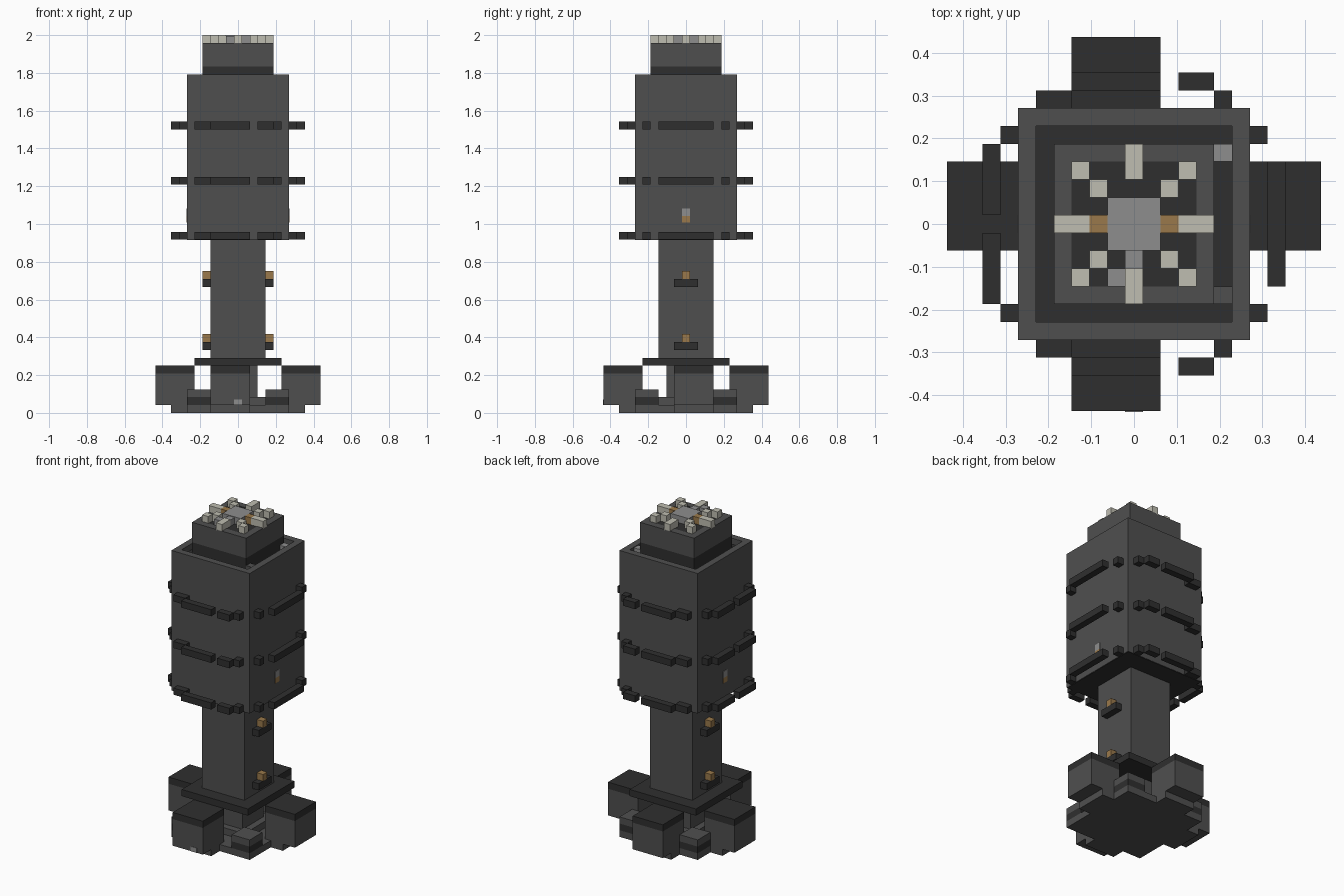
import bpy
import bmesh

old = bpy.data.objects.get("Cube")
if old:
    bpy.data.objects.remove(old)

U = 1 / 24  # one block


def material(name, r, g, b):
    m = bpy.data.materials.new(name)
    m.use_nodes = True
    m.diffuse_color = (r, g, b, 1)
    m.node_tree.nodes["Principled BSDF"].inputs["Base Color"].default_value = (r, g, b, 1)
    return m


STONE = material("stone grey", .078, .078, .078)
DARK = material("dark slate", .028, .028, .028)
PALE = material("pale stone", .52, .51, .44)
BROWN = material("lamp brown", .32, .19, .07)
STEEL = material("light grey", .27, .27, .27)


def part(name, mat, *boxes):
    """Boxes given as x0, x1, y0, y1, z0, z1 in blocks."""
    bm = bmesh.new()
    for x0, x1, y0, y1, z0, z1 in boxes:
        vs = bmesh.ops.create_cube(bm, size=1)["verts"]
        for v in vs:
            v.co.x = (x1 if v.co.x > 0 else x0) * U
            v.co.y = (y1 if v.co.y > 0 else y0) * U
            v.co.z = (z1 if v.co.z > 0 else z0) * U
    me = bpy.data.meshes.new(name)
    bm.to_mesh(me)
    bm.free()
    me.materials.append(mat)
    ob = bpy.data.objects.new(name, me)
    bpy.context.collection.objects.link(ob)
    return ob


def square(r, z0, z1):
    return (-r, r, -r, r, z0, z1)


def frame(r, z0, z1):
    """Four walls one block thick."""
    i = r - 1
    return [(-r, r, i, r, z0, z1), (-r, r, -r, -i, z0, z1),
            (i, r, -i, i, z0, z1), (-r, -i, -i, i, z0, z1)]


def both_y(a, b, r0, r1, z0, z1):
    """A box and its copy on the front and back."""
    return [(a, b, r0, r1, z0, z1), (a, b, -r1, -r0, z0, z1)]


def both_x(a, b, r0, r1, z0, z1):
    """A box and its copy on the two sides."""
    return [(r0, r1, a, b, z0, z1), (-r1, -r0, a, b, z0, z1)]


def four(r0, r1, z0, z1):
    return both_y(r0, r1, r0, r1, z0, z1) + both_y(-r1, -r0, r0, r1, z0, z1)


# Foot
part("base_plate", STONE, square(6.5, 0, 1),
     *both_y(-3.5, 1.5, 6.5, 8.5, 0, 1), *both_x(-1.5, 3.5, 6.5, 8.5, 0, 1))
part("base_floor", STONE, square(3.5, 1, 2))
part("base_core", STONE, square(2.5, 2, 6))
part("corner_bands", DARK, *four(3.5, 6.5, 1, 2))
part("corner_blocks", STONE, *four(3.5, 6.5, 2, 3))
for name, mat, z0, z1 in (("pods", STONE, 1, 5), ("pod_roofs", DARK, 5, 6)):
    part(name, mat, *both_y(-3.5, 1.5, 5.5, 10.5, z0, z1),
         *both_x(-1.5, 3.5, 5.5, 10.5, z0, z1))
part("pod_light", STEEL, (-.5, .5, -10.55, -10.4, 1, 1.7))
part("flange", DARK, square(5.5, 6, 7))

# Shaft with lamps on shelves
part("shaft", STONE, square(3.5, 7, 22))
for z in (8, 16):
    part("lamp_shelf", DARK, *both_x(-1.5, 1.5, 3.5, 4.5, z, z + 1))
    part("shelf_lamp", BROWN, *both_x(-.5, .5, 3.5, 4.5, z + 1, z + 2))

# Main body
part("body", STONE, square(6.5, 22, 42), *frame(6.5, 42, 43))
part("body_underside", DARK, square(6.45, 21.95, 22.05))
part("trench_floor", DARK, square(5.5, 42, 42.1))
part("wall_lamp", BROWN, *both_x(-.5, .5, 6.4, 6.55, 24.2, 25))
part("wall_lamp_top", STEEL, *both_x(-.5, .5, 6.4, 6.55, 25, 26))

# Broken ledges around the body
for z in (22, 29, 36):
    part("ledge", DARK,
         *both_y(-3.5, 1.5, 7.5, 8.5, z, z + 1),
         *both_y(2.5, 4.5, 7.5, 8.5, z, z + 1),
         *both_y(-5.5, -3.5, 6.5, 7.5, z, z + 1),
         *both_y(4.5, 5.5, 6.5, 7.5, z, z + 1),
         *both_x(4.5, 5.5, 6.5, 7.5, z, z + 1),
         *both_x(-5.5, -4.5, 6.5, 7.5, z, z + 1),
         (7.5, 8.5, -3.5, 3.5, z, z + 1),
         (-8.5, -7.5, .5, 4.5, z, z + 1), (-8.5, -7.5, -4.5, -.5, z, z + 1))

# Cap
part("cap_band", DARK, square(4.5, 42, 44))
part("cap", STONE, square(4.5, 44, 46), *frame(4.5, 46, 47))
part("cap_floor", DARK, square(3.5, 46, 46.95))
part("trench_block", STEEL, (4.5, 5.5, 3.5, 4.5, 42.1, 42.9))
part("trench_step", STONE, (4.5, 5.5, -4.5, -3.5, 42.1, 42.9))

# Crown
part("crown_centre", STEEL, square(1.5, 46.9, 48),
     (-.5, .5, -2.5, -1.5, 46.9, 47.9), (-1.5, -.5, -3.5, -2.5, 46.9, 47.9))
part("crown_lamps", BROWN, *both_x(-.5, .5, 1.5, 2.5, 46.9, 48))
part("crown_spikes", PALE, *both_y(-.5, .5, 2.5, 4.5, 46.9, 48),
     *both_x(-.5, .5, 2.5, 4.5, 46.9, 48),
     *four(1.5, 2.5, 46.9, 48), *four(2.5, 3.5, 46.9, 48))
